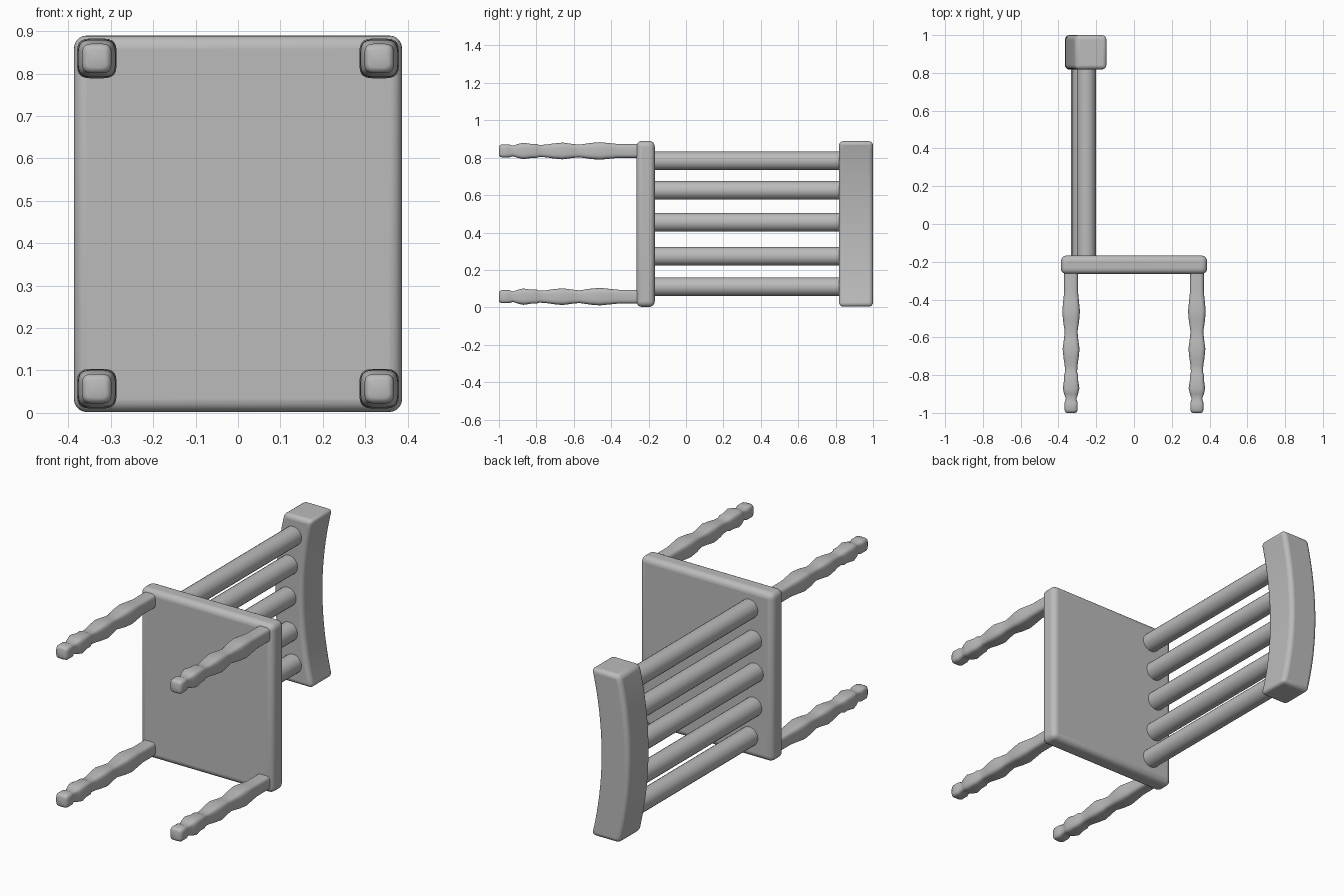
import bpy, bmesh, math
from mathutils import Vector

cube = bpy.data.objects.get("Cube")
if cube:
    bpy.data.objects.remove(cube, do_unlink=True)

# Single plain grey finish
grey = bpy.data.materials.new("plain grey")
grey.use_nodes = True
colour = (0.5, 0.5, 0.5, 1)
grey.diffuse_color = colour
grey.node_tree.nodes["Principled BSDF"].inputs["Base Color"].default_value = colour


def finish(name, bm, bevel=0.0, segments=4):
    """Turn a bmesh into a smooth-shaded object, optionally with rounded edges."""
    bmesh.ops.recalc_face_normals(bm, faces=bm.faces)
    mesh = bpy.data.meshes.new(name)
    bm.to_mesh(mesh)
    bm.free()
    mesh.materials.append(grey)
    obj = bpy.data.objects.new(name, mesh)
    bpy.context.collection.objects.link(obj)
    if bevel:
        mod = obj.modifiers.new("rounded edges", 'BEVEL')
        mod.width, mod.segments = bevel, segments
        mod.limit_method, mod.angle_limit = 'ANGLE', math.radians(40)
    bpy.ops.object.select_all(action='DESELECT')
    obj.select_set(True)
    bpy.context.view_layer.objects.active = obj
    bpy.ops.object.shade_smooth_by_angle(angle=math.radians(45))
    return obj


def loft(name, rings):
    """Skin a row of equal-length point rings and cap both ends."""
    bm = bmesh.new()
    rows = [[bm.verts.new(p) for p in ring] for ring in rings]
    n = len(rows[0])
    for a, b in zip(rows, rows[1:]):
        for i in range(n):
            j = (i + 1) % n
            bm.faces.new((a[i], a[j], b[j], b[i]))
    bm.faces.new(rows[0])
    bm.faces.new(rows[-1])
    return bm


def ring(cx, y, cz, r, power=1.0, n=24):
    """Ring across y: power 1 is a circle, smaller powers square it off."""
    pts = []
    for i in range(n):
        a = 2 * math.pi * (i + 0.5) / n
        c, s = math.cos(a), math.sin(a)
        pts.append((cx + r * math.copysign(abs(c) ** power, c), y,
                    cz + r * math.copysign(abs(s) ** power, s)))
    return pts


MID_Z = 0.446

# Seat slab, standing on edge
bm = bmesh.new()
bmesh.ops.create_cube(bm, size=1)
for v in bm.verts:
    v.co = Vector((v.co.x * 0.774, v.co.y * 0.098 - 0.216, v.co.z * 0.888 + MID_Z))
finish("seat", bm, 0.03, 5)

# Turned legs with a squared section: (y, half width)
leg_profile = [(-0.24, 0.037), (-0.36, 0.037), (-0.41, 0.042), (-0.46, 0.047),
               (-0.51, 0.043), (-0.57, 0.034), (-0.61, 0.038), (-0.66, 0.045),
               (-0.71, 0.040), (-0.75, 0.034), (-0.785, 0.032), (-0.80, 0.038),
               (-0.83, 0.038), (-0.87, 0.044), (-0.90, 0.037), (-0.925, 0.028),
               (-0.945, 0.035), (-0.985, 0.035), (-0.996, 0.030), (-1.0, 0.022)]
for side, x in (("front", 0.333), ("back", -0.333)):
    for end, z in (("lower", 0.057), ("upper", 0.836)):
        finish(f"{side}_leg_{end}",
               loft("leg", [ring(x, y, z, r, 0.5) for y, r in leg_profile]))


def bow(z):
    """Backward curve of the backrest."""
    return -0.225 - 0.055 * (1 - ((z - MID_Z) / 0.442) ** 2)


# Round back spindles following the curve
for i, z in enumerate((0.11, 0.273, 0.455, 0.625, 0.783)):
    x = bow(z) - 0.004
    finish(f"back_spindle_{i + 1}", loft("spindle", [ring(x, y, z, 0.05) for y in (-0.19, 0.85)]))

# Curved top rail
steps = 20
rail = []
for i in range(steps + 1):
    z = 0.004 + 0.884 * i / steps
    x = bow(z)
    rail.append([(x - 0.085, 0.818, z), (x + 0.083, 0.818, z),
                 (x + 0.083, 1.0, z), (x - 0.085, 1.0, z)])
finish("top_rail", loft("rail", rail), 0.022, 4)
